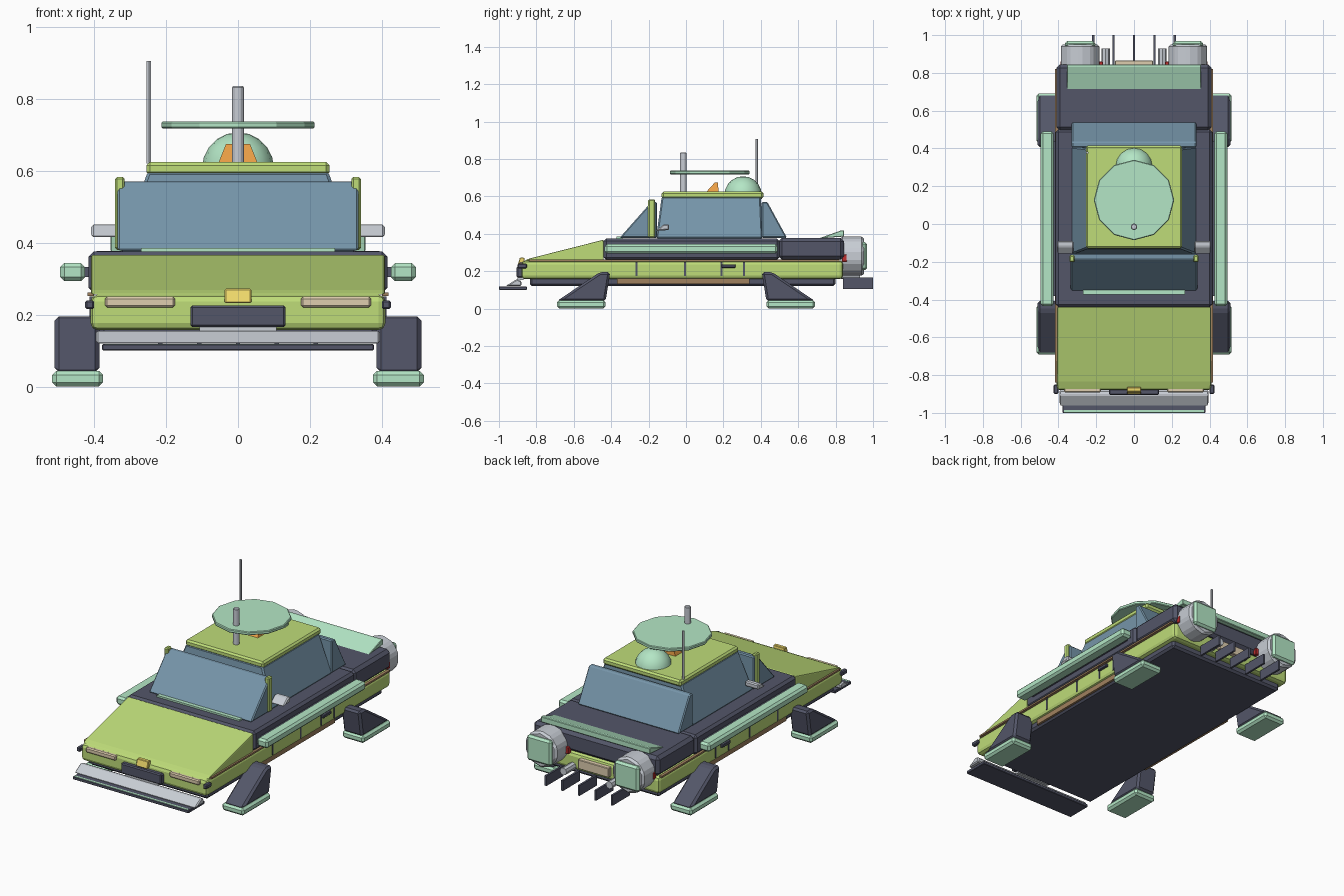
import bpy, bmesh, math
from mathutils import Matrix

if "Cube" in bpy.data.objects:
    bpy.data.objects.remove(bpy.data.objects["Cube"])

COL = dict(lime=(.74, .86, .47), dark=(.33, .34, .41), mint=(.70, .90, .77), glass=(.46, .58, .66),
           chrome=(.78, .80, .83), tan=(.87, .80, .68), brown=(.62, .50, .37), orange=(.92, .62, .28),
           yellow=(.94, .85, .42), red=(.75, .2, .2))
MATS = {}
for n, c in COL.items():
    m = bpy.data.materials.new(n + "_paint")
    m.diffuse_color = (*[v ** 2.2 for v in c], 1)
    m.use_nodes = True
    m.node_tree.nodes["Principled BSDF"].inputs["Base Color"].default_value = m.diffuse_color
    MATS[n] = m


def finish(name, bm, mat, bevel=0, seg=1, smooth=False):
    bmesh.ops.recalc_face_normals(bm, faces=bm.faces)
    me = bpy.data.meshes.new(name)
    for f in bm.faces:
        f.smooth = smooth
    bm.to_mesh(me)
    bm.free()
    me.materials.append(MATS[mat])
    ob = bpy.data.objects.new(name, me)
    bpy.context.collection.objects.link(ob)
    if bevel:
        b = ob.modifiers.new("bevel", 'BEVEL')
        b.width, b.segments, b.limit_method = bevel, seg, 'ANGLE'
    return ob


def prism(name, pts, x0, x1, mat, bevel=0, seg=1, top=1.0):
    """Side profile (y, z) extruded along x; 'top' narrows the upper half in x."""
    bm = bmesh.new()
    mid = (min(p[1] for p in pts) + max(p[1] for p in pts)) / 2
    cx = (x0 + x1) / 2
    rings = [[bm.verts.new((cx + (x - cx) * (top if z > mid else 1), y, z)) for y, z in pts]
             for x in (x0, x1)]
    bm.faces.new(rings[0])
    bm.faces.new(rings[1])
    for i in range(len(pts)):
        j = (i + 1) % len(pts)
        bm.faces.new((rings[0][i], rings[0][j], rings[1][j], rings[1][i]))
    return finish(name, bm, mat, bevel, seg)


def box(name, x0, x1, y0, y1, z0, z1, mat, bevel=0, seg=1):
    return prism(name, [(y0, z0), (y1, z0), (y1, z1), (y0, z1)], x0, x1, mat, bevel, seg)


def cyl(name, loc, r, length, mat, sides=12, axis='Z', bevel=0, spin=0):
    bm = bmesh.new()
    rot = Matrix.Rotation(math.pi / 2, 4, 'X') if axis == 'Y' else Matrix()
    bmesh.ops.create_cone(bm, cap_ends=True, segments=sides, radius1=r, radius2=r, depth=length,
                          matrix=Matrix.Translation(loc) @ rot @ Matrix.Rotation(spin, 4, 'Z'))
    return finish(name, bm, mat, bevel)


# Hull
box("chassis", -.385, .385, -.835, .80, .12, .18, "dark", .012)
box("lower_body", -.41, .41, -.88, .84, .157, .256, "lime", .02, 2)
prism("hood", [(-.865, .256), (-.44, .256), (-.44, .368), (-.835, .268)], -.408, .408, "lime", .012, 2)
box("mid_body", -.415, .415, -.44, .50, .26, .375, "dark", .014)
box("rear_deck", -.41, .41, .495, .845, .262, .377, "dark", .018)
prism("rear_spoiler", [(.71, .375), (.845, .385), (.845, .418), (.83, .418)], -.355, .355, "mint", .003)

# Cabin
prism("cabin_glass", [(-.16, .375), (.41, .375), (.40, .598), (-.13, .598)], -.33, .33, "glass", .008, top=.76)
prism("windshield", [(-.355, .378), (-.155, .378), (-.155, .57), (-.185, .57)], -.335, .335, "glass", .006)
prism("rear_window", [(.405, .378), (.54, .378), (.435, .57), (.405, .57)], -.33, .33, "glass", .006)
box("windshield_ledge", -.27, .27, -.372, -.34, .37, .385, "mint")
box("roof", -.255, .255, -.13, .415, .587, .625, "lime", .01)

# Roof equipment
bm = bmesh.new()
bmesh.ops.create_uvsphere(bm, u_segments=16, v_segments=10, radius=.1,
                          matrix=Matrix.Translation((0, .305, .607)))
bmesh.ops.bisect_plane(bm, geom=bm.verts[:] + bm.edges[:] + bm.faces[:], plane_co=(0, 0, .61),
                       plane_no=(0, 0, -1), clear_outer=True)
finish("roof_dome", bm, "mint", smooth=True)
cyl("roof_disc", (0, .127, .727), .213, .02, "mint", 12, bevel=.004)
cyl("roof_mast", (0, -.015, .728), .018, .215, "chrome", 8, bevel=.004)
cyl("antenna", (-.248, .378, .763), .007, .285, "chrome", 6)
prism("roof_beacon", [(.105, .62), (.175, .62), (.17, .675), (.155, .675)], -.055, .055, "orange", top=.6)

# Nose
box("grille", -.132, .132, -.905, -.87, .165, .226, "dark", .006)
box("front_plate", -.107, .107, -.90, -.87, .152, .166, "chrome")
prism("front_bumper", [(-.965, .120), (-.88, .120), (-.88, .148), (-.905, .157)], -.395, .395, "chrome", .006)
box("splitter", -.378, .378, -1, -.85, .10, .118, "dark", .003)
box("splitter_trim", -.37, .37, -.998, -.985, .104, .119, "mint")
prism("hood_badge_block", [(-.90, .232), (-.86, .232), (-.865, .272), (-.888, .272)], -.037, .037, "yellow", .003)

# Tail
for i in range(5):
    x = (i - 2) * .108
    box("diffuser_fin", x - .006, x + .006, .84, 1, .105, .165, "dark")
box("rear_plate", -.1, .1, .835, .865, .185, .24, "tan", .003)

# Paired side parts
for s in (-1, 1):
    def sbox(name, a, b, *rest):
        return box(name, min(s * a, s * b), max(s * a, s * b), *rest)

    sbox("side_rail", .425, .495, -.435, .49, .293, .344, "mint", .012)
    sbox("rail_bracket", .40, .43, -.38, .44, .305, .332, "dark")
    sbox("belt_trim", .40, .418, -.84, .82, .252, .262, "brown")
    sbox("sill_trim", .37, .396, -.37, .34, .13, .165, "brown")
    for y in (-.265, -.005, .19, .31):
        sbox("door_seam", .40, .413, y - .005, y + .005, .175, .25, "dark")
    sbox("door_handle", .405, .425, .19, .265, .218, .236, "dark", .003)
    sbox("front_marker", .40, .425, -.90, -.85, .215, .24, "dark", .005)
    sbox("headlight", .175, .37, -.892, -.86, .22, .25, "tan", .006)
    sbox("pillar", .315, .342, -.202, -.165, .38, .583, "lime", .006)
    prism("side_mirror", [(-.16, .415), (-.09, .42), (-.09, .45), (-.12, .45)],
          s * .32, s * .408, "chrome", .006)
    sbox("tail_light", .165, .39, .835, .86, .25, .29, "red", .003)

    # Engines and exhausts
    cyl("engine", (s * .285, .888, .28), .108, .125, "chrome", 10, 'Y', .012)
    sbox("engine_cap", .205, .365, .935, .968, .205, .355, "mint", .012)
    cyl("exhaust_pipe", (s * .15, .88, .18), .022, .1, "chrome", 8, 'Y')

    # Landing legs, front and rear
    for e, part in ((-1, "front"), (1, "rear")):
        prism(part + "_leg", [(e * .69, .04), (e * .43, .04), (e * .405, .195), (e * .46, .195)],
              s * .385, s * .51, "dark", .012)
        ya, yb = sorted((e * .43, e * .69))
        sbox(part + "_foot", .375, .517, ya, yb, 0, .044, "mint", .012)
